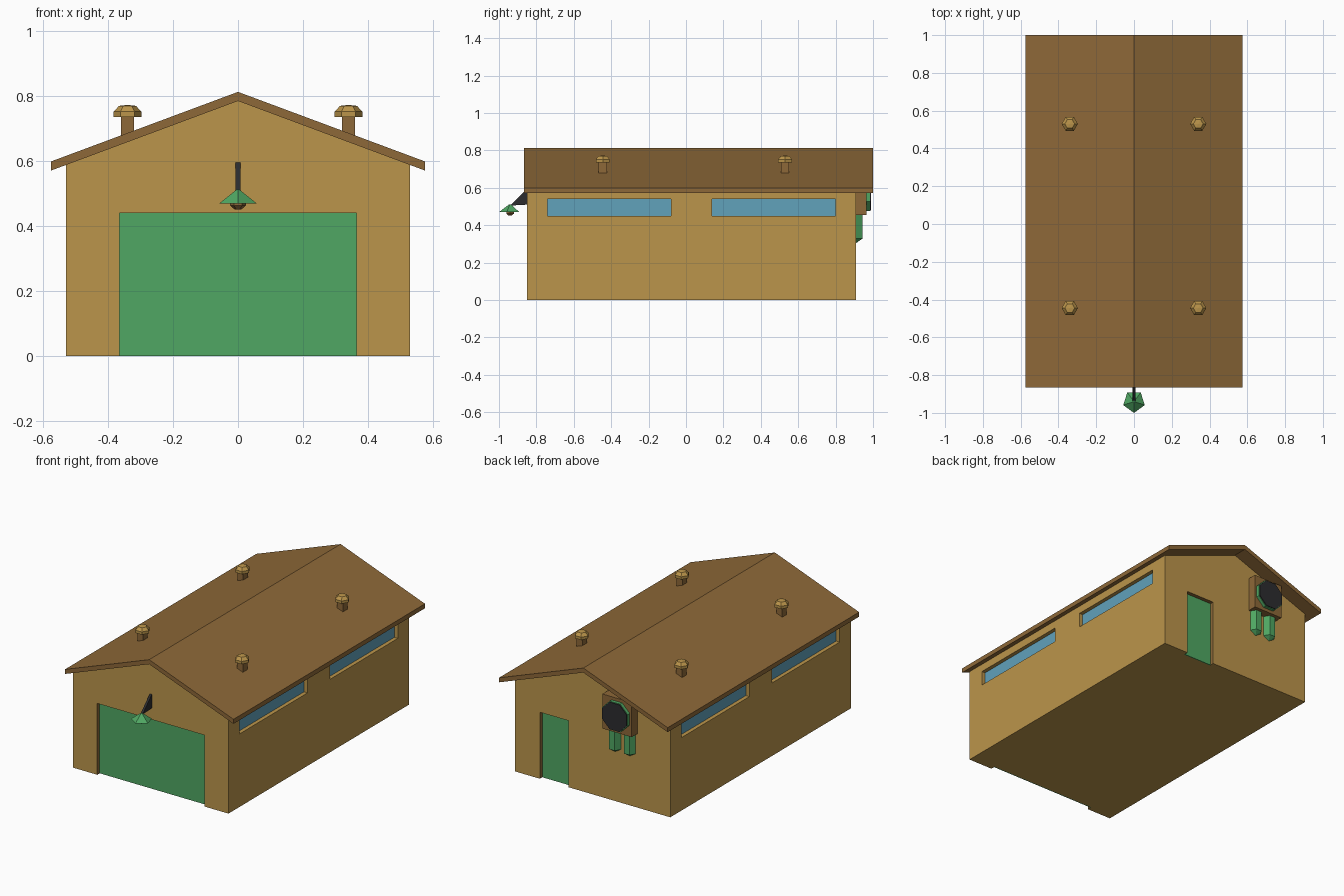
import bpy, bmesh, math
from mathutils import Vector, Matrix

if "Cube" in bpy.data.objects:
    bpy.data.objects.remove(bpy.data.objects["Cube"])


def material(name, rgb):
    m = bpy.data.materials.new(name)
    m.use_nodes = True
    m.diffuse_color = (*rgb, 1)
    m.node_tree.nodes["Principled BSDF"].inputs["Base Color"].default_value = (*rgb, 1)
    return m


TAN = material("tan wall", (0.50, 0.30, 0.07))
BROWN = material("brown roof", (0.27, 0.14, 0.04))
GREEN = material("green paint", (0.08, 0.39, 0.125))
BLUE = material("blue glass", (0.12, 0.36, 0.50))
DARK = material("dark metal", (0.025, 0.025, 0.028))


def finish(name, bm, *mats):
    bmesh.ops.recalc_face_normals(bm, faces=bm.faces[:])
    me = bpy.data.meshes.new(name)
    bm.to_mesh(me)
    bm.free()
    ob = bpy.data.objects.new(name, me)
    bpy.context.collection.objects.link(ob)
    for m in mats:
        me.materials.append(m)
    return ob


def box(name, x, y, z, mat):
    """Box from (min, max) ranges."""
    bm = bmesh.new()
    mid = Vector([(a + b) / 2 for a, b in (x, y, z)])
    size = [b - a for a, b in (x, y, z)]
    bmesh.ops.create_cube(bm, size=1, matrix=Matrix.Translation(mid) @ Matrix.Diagonal((*size, 1)))
    return finish(name, bm, mat)


def extrude(name, points, offset, mat):
    """Prism from a flat outline pushed along offset."""
    bm = bmesh.new()
    face = bm.faces.new([bm.verts.new(p) for p in points])
    new = bmesh.ops.extrude_face_region(bm, geom=[face], use_keep_orig=True)["geom"]
    bmesh.ops.translate(bm, vec=offset, verts=[v for v in new if isinstance(v, bmesh.types.BMVert)])
    return finish(name, bm, mat)


def lathe(name, rings, sides, at, mat, turn=0.0):
    """Faceted solid from (radius, z) rings."""
    bm = bmesh.new()
    loops = []
    for r, z in rings:
        angles = [turn + math.tau * i / sides for i in range(sides)]
        loops.append([bm.verts.new((at[0] + r * math.cos(a), at[1] + r * math.sin(a), z)) for a in angles])
    for lo, hi in zip(loops, loops[1:]):
        for i in range(sides):
            j = (i + 1) % sides
            bm.faces.new((lo[i], lo[j], hi[j], hi[i]))
    bm.faces.new(loops[0])
    bm.faces.new(loops[-1])
    bmesh.ops.remove_doubles(bm, verts=bm.verts[:], dist=1e-5)
    return finish(name, bm, mat)


# Main dimensions
HALF, FRONT, BACK = 0.53, -0.85, 0.91
RIDGE, SLOPE = 0.785, 0.372
RECESS, PLATE = 0.03, 0.006


def under(x):
    return RIDGE - SLOPE * abs(x)


# Walls with gables
walls = extrude("walls", [(-HALF, FRONT, 0), (HALF, FRONT, 0), (HALF, FRONT, under(HALF)),
                          (0, FRONT, RIDGE), (-HALF, FRONT, under(HALF))],
                (0, BACK - FRONT, 0), TAN)
walls.data.materials.append(BROWN)


def cut(x, y, z):
    cutter = box("recess_cutter", x, y, z, TAN)
    cutter.hide_render = True
    mod = walls.modifiers.new("recess", "BOOLEAN")
    mod.operation = "DIFFERENCE"
    mod.solver = "EXACT"
    mod.object = cutter
    bpy.context.view_layer.objects.active = walls
    bpy.ops.object.modifier_apply(modifier=mod.name)
    bpy.data.objects.remove(cutter)


# Garage door and back door, set into the walls
for name, x, top, wall, into in (("garage_door", (-0.365, 0.365), 0.44, FRONT, 1),
                                 ("back_door", (0.165, 0.36), 0.41, BACK, -1)):
    deep = wall + into * RECESS
    cut(x, sorted((wall - into * 0.1, deep)), (-0.1, top))
    box(name, x, sorted((deep - into * PLATE, deep)), (0, top), GREEN)

# Long side windows
for side, label in ((1, "left"), (-1, "right")):
    for place, y in (("front", (-0.74, -0.08)), ("back", (0.14, 0.80))):
        deep = side * (HALF - RECESS)
        z = (0.45, 0.54)
        cut(sorted((deep, side * (HALF + 0.1))), y, z)
        box(f"{label}_{place}_window", sorted((deep, deep + side * PLATE)), y, z, BLUE)

# Brown door jambs and lintels
for p in walls.data.polygons:
    c = p.center
    if abs(c.x) < 0.45 and 0.1 < c.z < 0.45 and abs(p.normal.y) < 0.5:
        p.material_index = 1

# Roof slab
EAVE, THICK = 0.575, 0.028
outline = [(-EAVE, under(EAVE)), (0, RIDGE), (EAVE, under(EAVE)),
           (EAVE, under(EAVE) + THICK), (0, RIDGE + THICK), (-EAVE, under(EAVE) + THICK)]
extrude("roof", [(x, -0.865, z) for x, z in outline], (0, 1.865, 0), BROWN)

# Roof vents
for x in (-0.34, 0.34):
    for y in (-0.445, 0.53):
        box("vent_stem", (x - 0.02, x + 0.02), (y - 0.022, y + 0.022), (0.64, 0.745), BROWN)
        lathe("vent_cap", [(0.043, 0.735), (0.043, 0.752), (0.026, 0.77), (0, 0.773)], 6, (x, y), TAN)

# Lamp over the garage door
LAMP = (0, -0.94)
extrude("lamp_bracket", [(-0.007, FRONT, 0.595), (-0.007, FRONT, 0.51), (-0.007, -0.94, 0.505)],
        (0.014, 0, 0), DARK)
lathe("lamp_shade", [(0.06, 0.47), (0.005, 0.512)], 5, LAMP, GREEN, -math.pi / 2)
lathe("lamp_bulb", [(0.01, 0.451), (0.024, 0.463), (0.024, 0.472)], 6, LAMP, BROWN)

# Fan unit on the back wall
FAN_X, FAN_Z = -0.205, 0.562
box("fan_housing", (FAN_X - 0.1, FAN_X + 0.1), (BACK - 0.01, 0.965), (0.455, 0.668), BROWN)
fan = lathe("fan_ring", [(0.094, -0.985), (0.094, -0.96)], 8, (0, 0), GREEN, math.pi / 8)
grille = lathe("fan_grille", [(0.09, -0.99), (0.09, -0.982)], 8, (0, 0), DARK, math.pi / 8)
for ob in (fan, grille):
    ob.data.transform(Matrix.Translation((FAN_X, 0, FAN_Z)) @ Matrix.Rotation(math.pi / 2, 4, "X"))

# Pipes under the fan unit
for x in (FAN_X - 0.05, FAN_X + 0.05):
    lathe("fan_pipe", [(0, 0.305), (0.038, 0.328), (0.038, 0.46)], 6, (x, BACK), GREEN)
